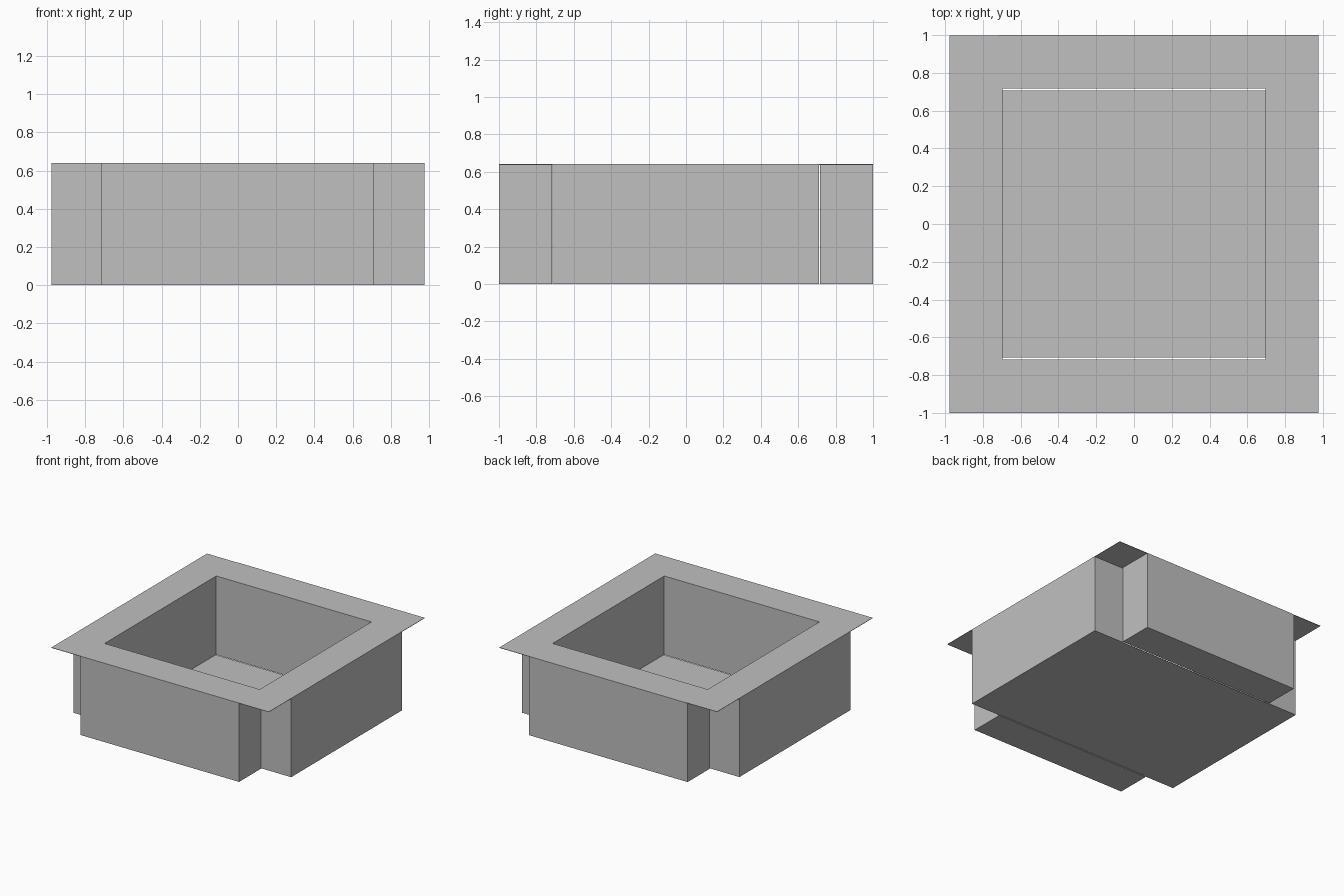
import bpy
import bmesh

if "Cube" in bpy.data.objects:
    bpy.data.objects.remove(bpy.data.objects["Cube"], do_unlink=True)

# Single plain grey finish
GREY = (0.53, 0.53, 0.53, 1)
grey = bpy.data.materials.new("plain_grey")
grey.use_nodes = True
grey.diffuse_color = GREY
grey.node_tree.nodes["Principled BSDF"].inputs["Base Color"].default_value = GREY


def box(name, x, y, z):
    """Flat-shaded box spanning the given (low, high) ranges."""
    bm = bmesh.new()
    bmesh.ops.create_cube(bm, size=1)
    for v in bm.verts:
        for axis, (low, high) in enumerate((x, y, z)):
            v.co[axis] = high if v.co[axis] > 0 else low
    mesh = bpy.data.meshes.new(name)
    bm.to_mesh(mesh)
    bm.free()
    mesh.materials.append(grey)
    obj = bpy.data.objects.new(name, mesh)
    bpy.context.collection.objects.link(obj)
    return obj


HALF_X, HALF_Y = 0.977, 1.0      # outer size
IN_X, IN_Y = 0.697, 0.717        # opening
HEIGHT, SHEET = 0.64, 0.003
body = (0, HEIGHT - SHEET)
rim = (HEIGHT - SHEET, HEIGHT)

# Thick walls, leaving the four outer corners open under the rim
box("front_wall", (-0.715, 0.71), (-HALF_Y, -IN_Y), body)
box("back_wall", (-0.715, 0.71), (IN_Y, HALF_Y), body)
box("right_wall", (IN_X, HALF_X), (-0.713, 0.71), body)
box("left_wall", (-HALF_X, -IN_X), (-0.713, 0.71), body)

# Floor with a narrow slot along the front and back walls
box("floor", (-IN_X, IN_X), (-0.708, 0.708), (0, SHEET))

# Rim strips, each running past one corner
box("front_rim", (-HALF_X, IN_X), (-HALF_Y, -IN_Y), rim)
box("right_rim", (IN_X, HALF_X), (-HALF_Y, IN_Y), rim)
box("back_rim", (-IN_X, HALF_X), (IN_Y, HALF_Y), rim)
box("left_rim", (-HALF_X, -IN_X), (-IN_Y, HALF_Y - SHEET), rim)
